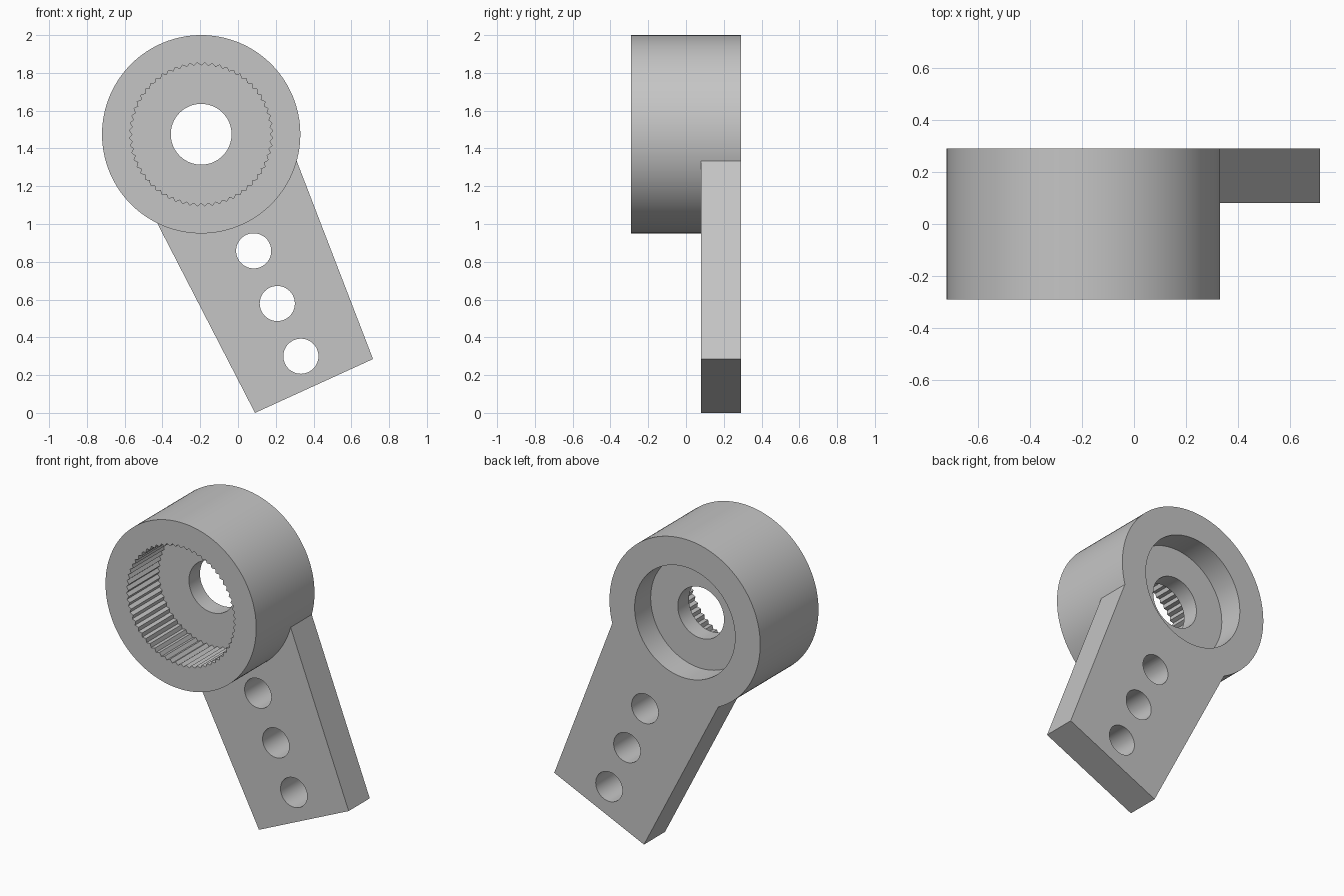
import bpy
import bmesh
from math import sin, cos, pi

default = bpy.data.objects.get("Cube")
if default:
    bpy.data.objects.remove(default, do_unlink=True)

FRONT, BACK = -0.29, 0.29
HUB = (-0.195, 1.475)

grey = bpy.data.materials.new("light grey")
grey.use_nodes = True
colour = (0.56, 0.56, 0.56, 1)
grey.diffuse_color = colour
grey.node_tree.nodes["Principled BSDF"].inputs["Base Color"].default_value = colour


def circle(centre, radii, count):
    """Points round a centre, taking the radii in turn."""
    return [(centre[0] + radii[i % len(radii)] * cos(2 * pi * i / count),
             centre[1] + radii[i % len(radii)] * sin(2 * pi * i / count))
            for i in range(count)]


def prism(name, outline, y0, y1):
    """Extrude an outline in the xz plane from y0 to y1."""
    bm = bmesh.new()
    face = bm.faces.new([bm.verts.new((x, y0, z)) for x, z in outline])
    out = bmesh.ops.extrude_face_region(bm, geom=[face])
    moved = [v for v in out["geom"] if isinstance(v, bmesh.types.BMVert)]
    bmesh.ops.translate(bm, verts=moved, vec=(0, y1 - y0, 0))
    bmesh.ops.recalc_face_normals(bm, faces=bm.faces)
    mesh = bpy.data.meshes.new(name)
    bm.to_mesh(mesh)
    bm.free()
    mesh.materials.append(grey)
    obj = bpy.data.objects.new(name, mesh)
    bpy.context.collection.objects.link(obj)
    return obj


def combine(target, tool, operation):
    """Apply a boolean and discard the tool."""
    bpy.context.view_layer.objects.active = target
    mod = target.modifiers.new("combine", "BOOLEAN")
    mod.operation = operation
    mod.solver = "EXACT"
    mod.object = tool
    bpy.ops.object.modifier_apply(modifier=mod.name)
    bpy.data.objects.remove(tool, do_unlink=True)


# Round hub with the tapered arm flush at the back
horn = prism("hub_and_arm", circle(HUB, [0.525], 128), FRONT, BACK)
arm = prism("arm", [(0.09, 0), (0.715, 0.285), (0.19, 1.647), (-0.581, 1.302)],
            0.08, BACK)
combine(horn, arm, "UNION")

# Toothed front socket, plain back recess and shaft bore
cuts = [
    (circle(HUB, [0.364, 0.38], 120), FRONT - 0.1, 0.02),
    (circle(HUB, [0.35], 96), 0.13, BACK + 0.1),
    (circle(HUB, [0.161], 64), FRONT - 0.2, BACK + 0.2),
]
# Three holes along the arm
for i in range(3):
    centre = (0.083 + 0.125 * i, 0.858 - 0.279 * i)
    cuts.append((circle(centre, [0.093], 48), FRONT, BACK + 0.1))
for outline, y0, y1 in cuts:
    combine(horn, prism("cutter", outline, y0, y1), "DIFFERENCE")

# Smooth round walls, crisp rims and teeth
bpy.ops.object.select_all(action="DESELECT")
horn.select_set(True)
bpy.context.view_layer.objects.active = horn
bpy.ops.object.shade_smooth_by_angle(angle=pi / 8)
